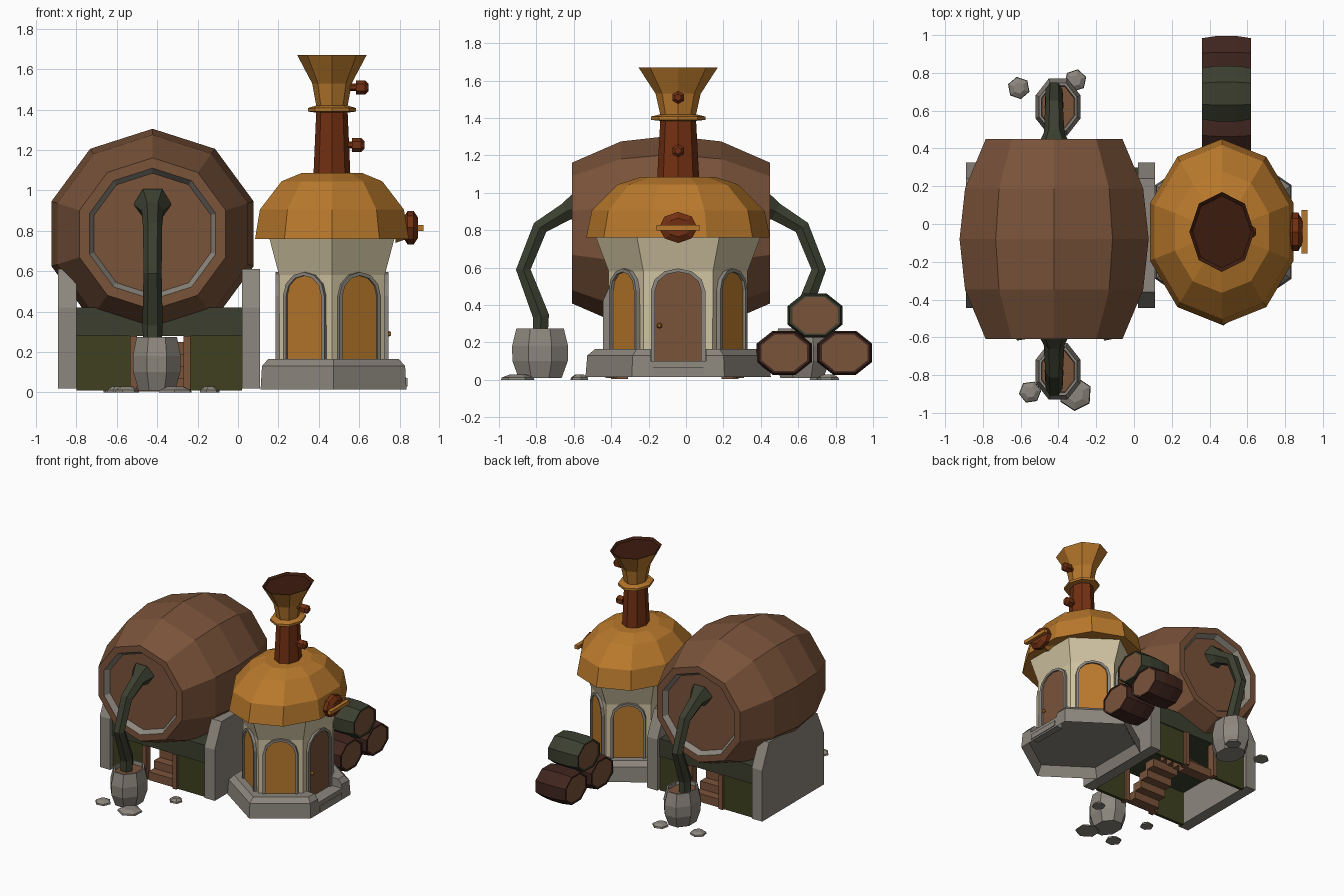
import bpy, bmesh, math, random
from mathutils import Vector
from math import sin, cos, pi

if "Cube" in bpy.data.objects:
    bpy.data.objects.remove(bpy.data.objects["Cube"])

random.seed(4)
HALF = pi / 2


def material(name, r, g, b):
    lin = [((c / 255 + 0.055) / 1.055) ** 2.4 for c in (r, g, b)]
    m = bpy.data.materials.new(name)
    m.diffuse_color = (*lin, 1)
    m.use_nodes = True
    m.node_tree.nodes["Principled BSDF"].inputs["Base Color"].default_value = m.diffuse_color
    return m


BROWN = material("barrel_brown", 122, 83, 58)
GREEN = material("dark_green_metal", 59, 63, 47)
STONE = material("stone_grey", 140, 134, 125)
GOLD = material("copper_gold", 185, 121, 44)
RUST = material("rust_red", 114, 48, 18)
CREAM = material("cream_plaster", 210, 197, 163)
OLIVE = material("olive_panel", 62, 64, 32)
DARK = material("dark_wood", 64, 37, 30)
SOOT = material("soot_brown", 60, 27, 13)


def finish(name, bm, mats):
    bmesh.ops.recalc_face_normals(bm, faces=bm.faces)
    me = bpy.data.meshes.new(name)
    bm.to_mesh(me)
    bm.free()
    for m in mats:
        me.materials.append(m)
    ob = bpy.data.objects.new(name, me)
    bpy.context.collection.objects.link(ob)
    return ob


def skin(name, rings, mats, segs=None, caps=(0, 0)):
    """Join rings of points with quads and cap both ends."""
    bm = bmesh.new()
    vs = [[bm.verts.new(p) for p in ring] for ring in rings]
    n = len(vs[0])
    for k in range(len(vs) - 1):
        for i in range(n):
            j = (i + 1) % n
            f = bm.faces.new((vs[k][i], vs[k][j], vs[k + 1][j], vs[k + 1][i]))
            f.material_index = segs[k] if segs else 0
    for ring, c in zip((vs[0], vs[-1]), caps):
        bm.faces.new(ring).material_index = c
    return finish(name, bm, mats)


def lathe(name, profile, n, loc, mats, axis='Z', off=HALF, scale=(1, 1, 1), segs=None, caps=(0, 0)):
    rings = []
    for r, t in profile:
        ring = []
        for i in range(n):
            a = 2 * pi * i / n + off
            u, v = r * cos(a), r * sin(a)
            p = {'Z': (u, v, t), 'Y': (u, t, v), 'X': (t, u, v)}[axis]
            ring.append([p[k] * scale[k] + loc[k] for k in range(3)])
        rings.append(ring)
    return skin(name, rings, mats, segs, caps)


def box(name, x0, x1, y0, y1, z0, z1, mat):
    return skin(name, [[(x0, y0, z), (x1, y0, z), (x1, y1, z), (x0, y1, z)] for z in (z0, z1)], [mat])


# ---- great barrel ----
BX, BY, BZ = -0.423, -0.08, 0.785
half = [(.30, -.49), (.325, -.53), (.376, -.53), (.49, -.268), (.52, 0)]
prof = half + [(r, -t) for r, t in half[-2::-1]]
lathe("great_barrel", prof, 10, (BX, BY, BZ), [BROWN, STONE], 'Y', scale=(1.012, 1, 1),
      segs=[1, 0, 0, 0, 0, 0, 0, 1])

# ---- bent pipes, pots and stones at both barrel ends ----
path = [(.485, .93, .095), (.56, .90, .055), (.70, .815, .047), (.79, .59, .045), (.695, .34, .05), (.70, .2, .045)]
for s, tag in ((-1, "front"), (1, "back")):
    rings = []
    for i, (d, z, r) in enumerate(path):
        a, b = path[max(i - 1, 0)], path[min(i + 1, len(path) - 1)]
        t = Vector((b[0] - a[0], b[1] - a[1])).normalized()
        rings.append([(BX + r * cos(k * pi / 3), BY + s * (d - t.y * r * sin(k * pi / 3)),
                       z + t.x * r * sin(k * pi / 3)) for k in range(6)])
    skin(tag + "_pipe", rings, [GREEN])
    lathe(tag + "_pot", [(.098, 0), (.126, .09), (.128, .17), (.108, .265), (.096, .265), (.092, .24)], 8,
          (-.402, BY + s * .70, .01), [STONE, BROWN], off=pi / 8, scale=(1, 1.27, 1), caps=(0, 1))

for i, (x, y, r) in enumerate([(-.61, .72, .06), (-.31, .76, .06), (-.55, -.89, .06), (-.31, -.90, .09),
                               (-.14, -.57, .05), (-.6, -.57, .05)]):
    o = random.random() * 3
    lathe("loose_stone_%d" % (i + 1), [(r, 0), (r * .95, .012), (r * .5, .028)], 6, (x, y, 0), [STONE], off=o)

# ---- barrel stand: chamfered side walls, beam, panels, stairs ----
CY = -0.06
wall = [(-.385, .02), (-.385, .42), (-.30, .61), (.30, .61), (.385, .42), (.385, .02)]
for x, tag in ((-.89, "left"), (.02, "right")):
    skin(tag + "_stand_wall", [[(xx, CY + y, z) for y, z in wall] for xx in (x, x + .09)], [STONE])
box("stand_beam", -.80, .02, CY - .36, CY + .36, .28, .42, GREEN)
for s, tag in ((-1, "front"), (1, "back")):
    y = CY + s * .34
    box(tag + "_left_panel", -.80, -.53, y - .012, y + .012, .01, .28, OLIVE)
    box(tag + "_right_panel", -.235, .02, y - .012, y + .012, .01, .28, OLIVE)
    for x in (-.535, -.27):
        box(tag + "_door_post", x, x + .035, y - .03, y + .03, .01, .28, BROWN)
    for k in range(4):
        ya, yb = sorted((CY + s * (.34 - k * .07), CY + s * (.25 - k * .07)))
        box(tag + "_stair_%d" % (k + 1), -.50, -.27, ya, yb, .005 + k * .06, .07 + k * .06, BROWN)

# ---- round house: everything stretched along y ----
HX, HY, SY = 0.465, -0.042, 1.23
H, HS = (HX, HY, 0), (1, SY, 1)
# plinth is hollow underneath
plinth = lathe("house_plinth", [(.375, .09), (.413, .015), (.405, .13), (.37, .165)], 6, (HX + .008, HY, 0),
               [STONE], scale=(1.01, 1.2, 1))
lathe("house_wall", [(.30, .15), (.302, .58), (.36, .77)], 6, H, [CREAM], scale=HS)
lathe("house_roof", [(.34, .76), (.40, .76), (.375, .905), (.262, 1.045), (.16, 1.085)], 10, H, [GOLD], scale=HS)

# notch in the plinth for the doorway
cut = box("doorway_cutter", HX + .262, HX + .5, HY - .148, HY + .148, .10, .5, STONE)
cut.hide_render = True
cut.hide_set(True)
mod = plinth.modifiers.new("doorway", 'BOOLEAN')
mod.operation, mod.object, mod.solver = 'DIFFERENCE', cut, 'EXACT'
box("door_step", HX + .30, HX + .374, HY - .135, HY + .135, .03, .07, STONE)


def arch(w, z0, z1):
    r = w / 2
    return [(-r, z0)] + [(-r * cos(k * pi / 6), z1 - r + r * sin(k * pi / 6)) for k in range(7)] + [(r, z0)]


def opening(tag, a, z0, mat):
    """Arched plate with a raised frame on the wall side facing angle a."""
    def put(u, z, d):
        return (HX + d * cos(a) - u * sin(a), HY + SY * (d * sin(a) + u * cos(a)), z)
    inner, outer = arch(.2, z0, .578), arch(.236, z0, .596)
    skin(tag, [[put(u, z, d) for u, z in inner] for d in (.255, .268)], [mat])
    rings = [[put(*o, .25), put(*o, .28), put(*i, .28), put(*i, .25)] for o, i in zip(outer, inner)]
    skin(tag + "_frame", rings, [STONE])


opening("front_door", 0, .10, BROWN)
for k in range(1, 6):
    opening("window_%d" % k, k * pi / 3, .165, GOLD)
lathe("door_knob", [(.008, 0), (.016, .01), (.008, .025)], 6, (HX + .268, HY - .10, .29), [GOLD], 'X')

# ---- chimney with collar, flared dark top and pegs ----
lathe("chimney", [(.092, 1.06), (.078, 1.385), (.118, 1.39), (.118, 1.408), (.078, 1.42), (.098, 1.53),
                  (.172, 1.67), (.155, 1.655)], 8, H, [RUST, GOLD, SOOT], scale=HS,
      segs=[0, 1, 1, 1, 1, 1, 2], caps=(0, 2))
for z, x in ((1.51, .555), (1.225, .535)):
    lathe("chimney_peg", [(.018, 0), (.018, .03), (.035, .03), (.035, .075), (.018, .092)], 6,
          (x, HY, z), [RUST], 'X')

# ---- roof valve on the door side ----
lathe("valve_neck", [(.075, .78), (.05, .85)], 8, (0, HY, .815), [GOLD], 'X', scale=(1, SY, 1))
lathe("valve_disc", [(.06, .825), (.083, .84), (.083, .87), (.05, .892)], 8, (0, HY, .815), [RUST], 'X',
      scale=(1, SY, 1))
box("valve_handle", .888, .918, HY - .115, HY + .115, .80, .828, GOLD)

# ---- stacked small barrels ----
for i, (y, z, m) in enumerate([(.525, .145, DARK), (.848, .145, DARK), (.69, .345, GREEN)]):
    lathe("small_barrel_%d" % (i + 1), [(.122, .366), (.122, .36), (.136, .36), (.148, .44), (.148, .54), (.136, .62),
                                       (.122, .62), (.122, .614)], 8, (0, y, z), [m, BROWN], 'X', off=pi / 8,
          scale=(1, 1.08, .86), caps=(1, 1))
